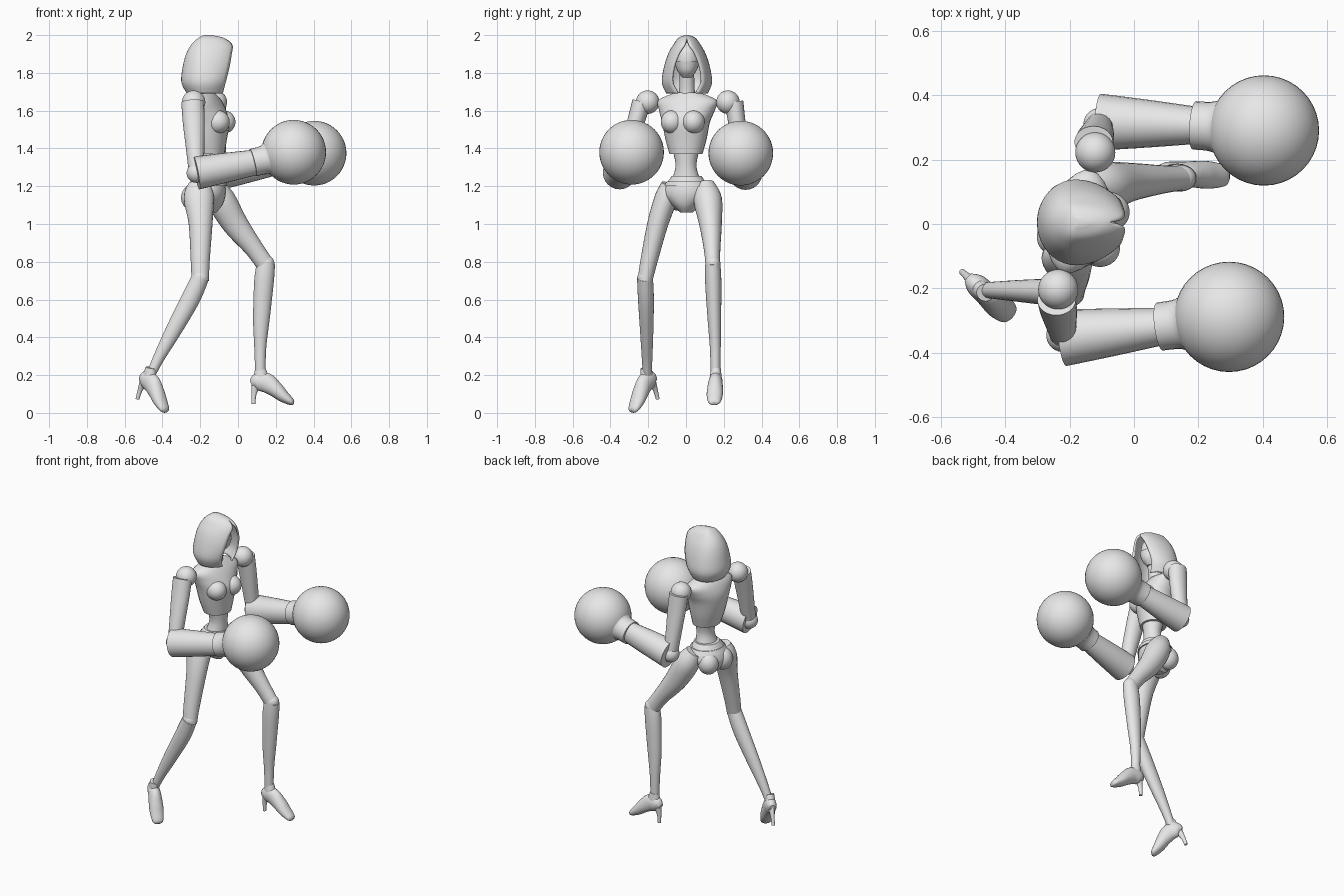
import bpy
import bmesh
from math import sin, cos, pi, asin, radians
from mathutils import Vector, Matrix

if "Cube" in bpy.data.objects:
    bpy.data.objects.remove(bpy.data.objects["Cube"])

GREY = (0.8, 0.8, 0.8, 1.0)
mat = bpy.data.materials.new("plain grey")
mat.use_nodes = True
mat.diffuse_color = GREY
mat.node_tree.nodes["Principled BSDF"].inputs["Base Color"].default_value = GREY

UP = Vector((0, 0, 1))
AHEAD = Vector((1, 0, 0))
TWIST = radians(-15)                       # turn of shoulders and hips
FACING = Vector((cos(TWIST), sin(TWIST), 0))
SIDE = Vector((-sin(TWIST), cos(TWIST), 0))


def finish(name, bm, angle=40):
    bmesh.ops.recalc_face_normals(bm, faces=bm.faces)
    me = bpy.data.meshes.new(name)
    bm.to_mesh(me)
    bm.free()
    me.materials.append(mat)
    for p in me.polygons:
        p.use_smooth = True
    me.set_sharp_from_angle(angle=radians(angle))
    ob = bpy.data.objects.new(name, me)
    bpy.context.collection.objects.link(ob)
    return ob


def smooth_rows(rows, steps=4):
    """Resample the rows along a smooth curve through them."""
    pts = [Vector(r) for r in rows]
    out = []
    for i in range(len(pts) - 1):
        p0, p1 = pts[max(i - 1, 0)], pts[i]
        p2, p3 = pts[i + 1], pts[min(i + 2, len(pts) - 1)]
        for k in range(steps):
            t = k / steps
            out.append(p1 + (p2 - p0) * (t / 2)
                       + (p0 * 2 - p1 * 5 + p2 * 4 - p3) * (t * t / 2)
                       + (p1 * 3 - p0 - p2 * 3 + p3) * (t ** 3 / 2))
    return out + [pts[-1]]


def skin(bm, rings, closed=True):
    n = len(rings[0])
    for a, b in zip(rings, rings[1:]):
        for i in range(n if closed else n - 1):
            j = (i + 1) % n
            bm.faces.new((a[i], a[j], b[j], b[i]))


def loft(name, rows, ref=AHEAD, flat=False, n=24):
    """Skin ellipses given as x, y, z, half size along ref, half size across."""
    rows = smooth_rows(rows)
    spots = [Vector(r[:3]) for r in rows]
    bm = bmesh.new()
    rings = []
    for i, r in enumerate(rows):
        t = UP if flat else (spots[min(i + 1, len(rows) - 1)] - spots[max(i - 1, 0)]).normalized()
        u = (ref - t * ref.dot(t)).normalized()
        v = t.cross(u)
        rings.append([bm.verts.new(spots[i] + u * r[3] * cos(2 * pi * k / n)
                                   + v * r[4] * sin(2 * pi * k / n)) for k in range(n)])
    skin(bm, rings)
    bm.faces.new(rings[0])
    bm.faces.new(rings[-1])
    return finish(name, bm)


def ball(name, centre, size, turn=0.0):
    bm = bmesh.new()
    bmesh.ops.create_uvsphere(bm, u_segments=40, v_segments=24, radius=1)
    m = (Matrix.Translation(centre) @ Matrix.Rotation(turn, 4, 'Z')
         @ Matrix.Diagonal((*size, 1)))
    bmesh.ops.transform(bm, matrix=m, verts=bm.verts)
    return finish(name, bm)


# Hood: open arcs stacked upward, given as z, back x, front x, half width, half opening
def hood():
    rows = smooth_rows([(1.69, -.27, -.08, .11, .05), (1.75, -.3, -.065, .133, .08),
                        (1.83, -.293, -.045, .122, .073), (1.9, -.275, -.033, .1, .048),
                        (1.95, -.247, -.03, .072, .015), (1.985, -.21, -.075, .045, 0),
                        (2.0, -.18, -.14, .012, 0)])
    mid, y0, n = -.18, .005, 32
    bm = bmesh.new()
    rings = []
    for z, back, front, w, o in rows:
        t0 = asin(max(o, 0) / w)
        ring = []
        for k in range(n + 1):
            t = t0 + (2 * pi - 2 * t0) * k / n
            c = cos(t)
            reach = (front - mid) / cos(t0) if c > 0 else mid - back
            ring.append(bm.verts.new((mid + reach * c, y0 + w * sin(t), z)))
        rings.append(ring)
    skin(bm, rings, closed=False)
    bm.faces.new(rings[-1])
    bmesh.ops.remove_doubles(bm, verts=bm.verts, dist=.0005)
    ob = finish("hood", bm)
    shell = ob.modifiers.new("cloth", 'SOLIDIFY')
    shell.thickness = .012
    shell.offset = -1


hood()

# Head and neck
loft("head", [(-.14, .005, 1.77, .02, .02), (-.14, .005, 1.81, .058, .045),
              (-.14, .005, 1.86, .072, .066), (-.14, .005, 1.92, .066, .058),
              (-.14, .005, 1.96, .03, .025)], flat=True)
loft("face_mask", [(-.135, .005, 1.775, .03, .024), (-.135, .005, 1.81, .062, .05),
                   (-.135, .005, 1.86, .075, .069)], flat=True)
loft("neck", [(-.17, .005, 1.65, .055, .055), (-.165, .005, 1.7, .042, .042),
              (-.15, .005, 1.8, .04, .038)], flat=True)

# Torso
loft("chest", [(-.15, 0, 1.37, .078, .088), (-.157, 0, 1.45, .098, .11),
               (-.16, 0, 1.54, .115, .128), (-.17, .005, 1.6, .105, .15),
               (-.175, .008, 1.655, .08, .16), (-.175, .008, 1.695, .05, .07)],
     ref=FACING, flat=True)
for side, word in ((1, "left"), (-1, "right")):
    ball(word + "_bust", Vector((-.155, 0, 1.54)) + FACING * .065 + SIDE * side * .058,
         (.064, .06, .062), TWIST)
loft("waist", [(-.15, 0, 1.42, .07, .08), (-.142, 0, 1.32, .053, .056),
               (-.15, 0, 1.25, .06, .07), (-.16, 0, 1.2, .075, .09)], ref=FACING, flat=True)
loft("pelvis", [(-.155, .003, 1.255, .075, .078), (-.165, .003, 1.2, .098, .115),
                (-.172, .003, 1.15, .105, .122), (-.17, .003, 1.1, .088, .075),
                (-.165, .003, 1.06, .05, .03)], ref=FACING, flat=True)
loft("belt", [(-.158, .003, 1.225, .094, .106), (-.163, .003, 1.2, .104, .121)],
     ref=FACING, flat=True)
for side, word in ((1, "left"), (-1, "right")):
    ball(word + "_buttock", Vector((-.175, 0, 1.14)) - FACING * .05 + SIDE * side * .055,
         (.064, .062, .07), TWIST)


# Arms: ball shoulder, sleeve, gauntlet, cuff and round glove
def arm(word, side, shoulder, elbow, wrist, fist):
    s, e, w, f = map(Vector, (shoulder, elbow, wrist, fist))
    ball(word + "_shoulder", s, (.062,) * 3)
    top = s + Vector((-.005, side * .032, 0))
    loft(word + "_upper_arm", [(*top, .06, .05), (*top.lerp(e, .28), .058, .046),
                               (*top.lerp(e, .6), .05, .045), (*e, .04, .045)])
    ball(word + "_elbow", e, (.052,) * 3)
    heel = e + Vector((0, side * .008, 0))
    loft(word + "_forearm", [(*heel, .088, .088), (*heel.lerp(w, .5), .079, .074),
                             (*w, .068, .058)], ref=UP)
    loft(word + "_glove_cuff", [(*(w - AHEAD * .005), .074, .075), (*w.lerp(f, .25), .077, .078),
                                (*w.lerp(f, .4), .098, .1), (*w.lerp(f, .55), .136, .138)], ref=UP)
    ball(word + "_glove", f, (.171,) * 3)


arm("right", -1, (-.235, -.203, 1.645), (-.22, -.345, 1.27), (.085, -.318, 1.325), (.295, -.288, 1.38))
arm("left", 1, (-.12, .222, 1.645), (-.105, .308, 1.267), (.192, .306, 1.325), (.403, .29, 1.375))


# Legs: thigh, knee and shin from rows running downward
def leg(word, thigh, shin):
    loft(word + "_thigh", thigh)
    ball(word + "_knee", shin[0][:3], (.045, .04, .045))
    loft(word + "_shin", shin)


leg("right", [(-.2, -.085, 1.21, .06, .045), (-.207, -.105, 1.14, .08, .06),
              (-.198, -.15, 1.0, .063, .055), (-.2, -.197, .8, .05, .045),
              (-.2, -.217, .7, .046, .039)],
    [(-.2, -.217, .715, .046, .042), (-.253, -.212, .6, .05, .042),
     (-.345, -.208, .43, .042, .035), (-.42, -.206, .29, .03, .028),
     (-.46, -.205, .205, .024, .024)])
leg("left", [(-.13, .1, 1.21, .05, .05), (-.09, .115, 1.13, .075, .075),
             (-.015, .13, 1.0, .068, .06), (.085, .138, .87, .05, .044),
             (.148, .142, .78, .048, .038)],
    [(.148, .142, .79, .048, .04), (.138, .144, .7, .052, .043),
     (.124, .15, .5, .044, .036), (.118, .155, .35, .032, .029),
     (.118, .156, .215, .027, .025)])


# Heeled shoes, made around the ankle and then turned into place
def shoe(word, ankle, yaw, pitch):
    place = (Matrix.Translation(ankle) @ Matrix.Rotation(radians(yaw), 4, 'Z')
             @ Matrix.Rotation(radians(pitch), 4, 'Y'))
    parts = [
        loft(word + "_foot", [(-.048, 0, -.065, .016, .016), (-.02, 0, -.055, .045, .033),
                              (.03, 0, -.06, .052, .037), (.08, 0, -.095, .042, .042),
                              (.12, 0, -.13, .033, .042), (.165, 0, -.162, .019, .032),
                              (.178, 0, -.168, .008, .014)], ref=UP),
        loft(word + "_ankle", [(0, 0, .015, .028, .026), (.004, 0, -.03, .04, .031),
                               (.004, 0, -.065, .045, .033)]),
        loft(word + "_heel", [(-.022, 0, -.07, .026, .02), (-.034, 0, -.12, .014, .012),
                              (-.036, 0, -.173, .01, .01)])]
    for ob in parts:
        ob.matrix_world = place


shoe("right", (-.465, -.21, .225), -42, 19)
shoe("left", (.118, .158, .22), -3, 0)
